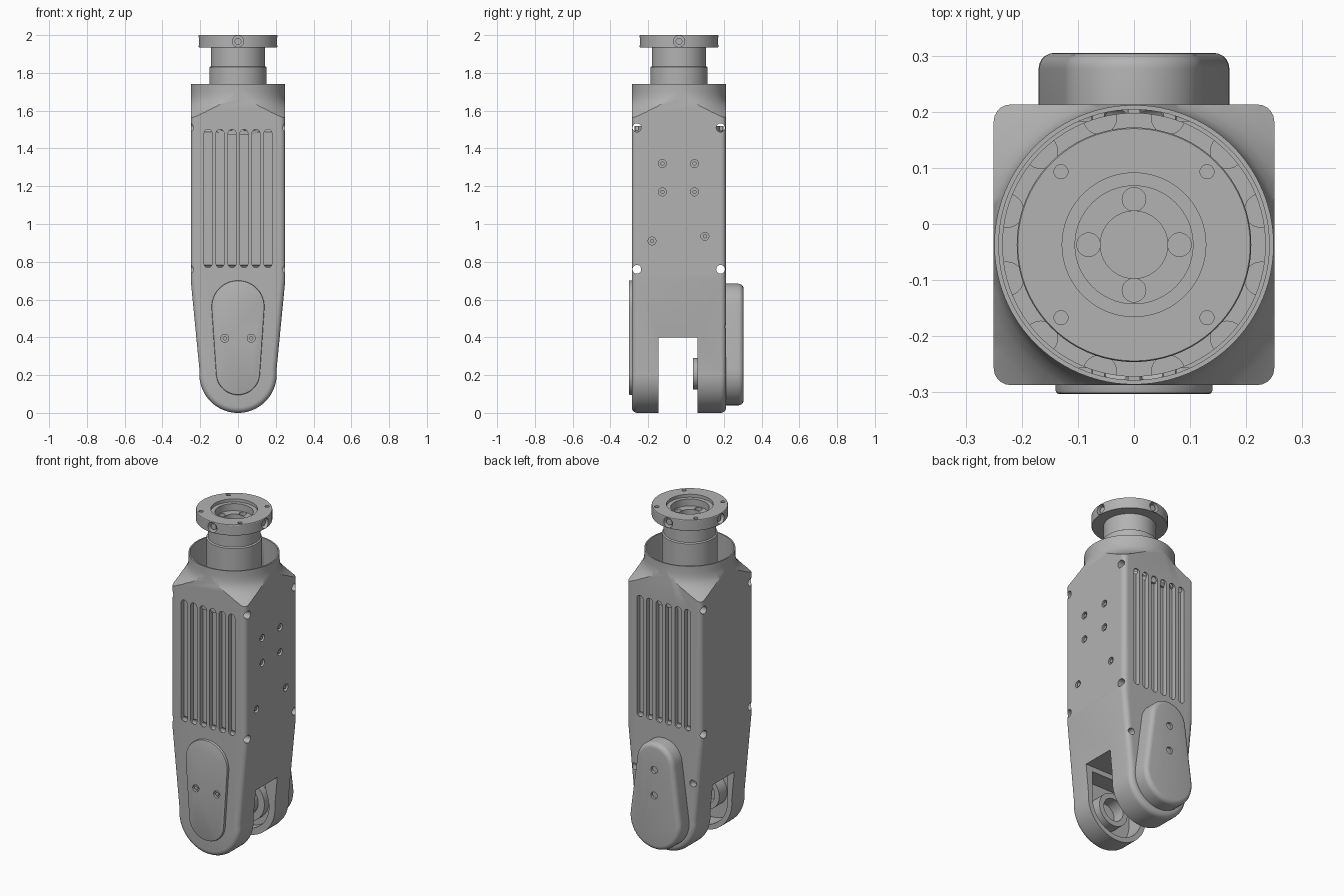
import bpy, bmesh, math
from mathutils import Vector, Matrix

if "Cube" in bpy.data.objects:
    bpy.data.objects.remove(bpy.data.objects["Cube"])

YC = -0.037                       # main axis
FRONT, BACK = YC - 0.25, YC + 0.25

grey = bpy.data.materials.new("satin_grey")
grey.use_nodes = True
grey.diffuse_color = (0.45, 0.45, 0.45, 1)
grey.node_tree.nodes["Principled BSDF"].inputs["Base Color"].default_value = grey.diffuse_color


def finish(name, bm):
    bmesh.ops.recalc_face_normals(bm, faces=bm.faces)
    me = bpy.data.meshes.new(name)
    bm.to_mesh(me)
    bm.free()
    me.materials.append(grey)
    ob = bpy.data.objects.new(name, me)
    bpy.context.collection.objects.link(ob)
    return ob


def lathe(name, profile, steps=96):
    """Revolve an (r, z) profile round the main axis."""
    bm = bmesh.new()
    vs = [bm.verts.new((r, YC, z)) for r, z in profile]
    es = [bm.edges.new(p) for p in zip(vs, vs[1:] + vs[:1])]
    bmesh.ops.spin(bm, geom=vs + es, cent=(0, YC, 0), axis=(0, 0, 1),
                   angle=math.tau, steps=steps, use_merge=False)
    bmesh.ops.remove_doubles(bm, verts=bm.verts, dist=1e-5)
    flat = [e for e in bm.edges if not e.link_faces]
    bmesh.ops.delete(bm, geom=flat, context='EDGES')
    return finish(name, bm)


def prism(name, outline, y0, y1, bevel_at=(), bevel=0.0, segments=5):
    """Extrude an (x, z) outline along y and round the rims at the given y."""
    bm = bmesh.new()
    face = bm.faces.new([bm.verts.new((x, y0, z)) for x, z in outline])
    new = bmesh.ops.extrude_face_region(bm, geom=[face])["geom"]
    bmesh.ops.translate(bm, verts=[g for g in new if isinstance(g, bmesh.types.BMVert)],
                        vec=(0, y1 - y0, 0))
    rim = [e for e in bm.edges
           if any(all(abs(v.co.y - y) < 1e-5 for v in e.verts) for y in bevel_at)]
    if rim:
        bmesh.ops.bevel(bm, geom=rim, offset=bevel, segments=segments,
                        profile=0.5, affect='EDGES')
    return finish(name, bm)


def arc(cx, cz, r, a0, a1, n=24):
    return [(cx + r * math.cos(math.radians(a0 + (a1 - a0) * i / n)),
             cz + r * math.sin(math.radians(a0 + (a1 - a0) * i / n))) for i in range(n + 1)]


def capsule(z0, r0, z1, r1, cx=0.0, n=24):
    """Tangent outline round two circles, the lower one first."""
    t = math.degrees(math.asin((r0 - r1) / (z1 - z0)))
    return arc(cx, z0, r0, 180 - t, 360 + t, n) + arc(cx, z1, r1, t, 180 - t, n)


def rod(name, axis, loc, r, length, sides=32):
    bm = bmesh.new()
    rot = Vector((0, 0, 1)).rotation_difference(Vector(axis)).to_matrix().to_4x4()
    bmesh.ops.create_cone(bm, cap_ends=True, segments=sides, radius1=r, radius2=r,
                          depth=length, matrix=Matrix.Translation(loc) @ rot)
    return finish(name, bm)


def boolean(target, tools, operation='DIFFERENCE'):
    for tool in tools:
        tool.hide_render = True
    bpy.ops.object.select_all(action='DESELECT')
    for tool in tools:
        tool.select_set(True)
    bpy.context.view_layer.objects.active = tools[0]
    if len(tools) > 1:
        bpy.ops.object.join()
    tool = bpy.context.view_layer.objects.active
    bpy.ops.object.select_all(action='DESELECT')
    bpy.context.view_layer.objects.active = target
    target.select_set(True)
    mod = target.modifiers.new("cut", 'BOOLEAN')
    mod.operation, mod.object, mod.solver, mod.use_self = operation, tool, 'EXACT', True
    bpy.ops.object.modifier_apply(modifier=mod.name)
    bpy.data.objects.remove(tool)


# Housing: rounded fork outline, shoulder blended into a round collar
outline = arc(0, 0.205, 0.205, 174, 366, 40) + [(0.25, 0.70), (0.25, 1.85), (-0.25, 1.85), (-0.25, 0.70)]
housing = prism("housing", outline, FRONT, BACK, (FRONT, BACK), 0.03)
shoulder = lathe("shoulder_tool", [
    (0, 1.74), (0.249, 1.74), (0.249, 1.70), (0.252, 1.67), (0.26, 1.645), (0.277, 1.62),
    (0.305, 1.592), (0.345, 1.562), (0.42, 1.52), (0.42, -0.1), (0, -0.1)])
boolean(housing, [shoulder], 'INTERSECT')

# Open collar, fork gap and the hollows inside the fork arms
boolean(housing, [lathe("collar_tool", [(0, 1.8), (0.241, 1.8), (0.241, 1.48), (0, 1.48)])])
gap = [(-0.4, -0.1), (0.4, -0.1), (0.4, 0.40), (-0.4, 0.40)]
boolean(housing, [prism("gap_tool", gap, -0.145, 0.06)])
hollow = arc(0, 0.205, 0.175, 180, 360) + [(0.175, 0.37), (-0.175, 0.37)]
boolean(housing, [prism("hollow_tool", hollow, -0.25, -0.14)])
boolean(housing, [prism("hollow_tool", capsule(0.205, 0.165, 0.3, 0.14), 0.05, 0.11)])

# Cooling slots front and back, corner holes, side screw holes
slots = []
for i in range(6):
    for y in (FRONT, BACK):
        x = (i - 2.5) * 0.0635
        slots.append(prism("slot_tool", capsule(0.79, 0.021, 1.48, 0.021, x, 8), y - 0.03, y + 0.03))
boolean(housing, slots)
boolean(housing, [rod("hole_tool", (1, 0, 0), (0, y, z), 0.023, 0.7)
                  for y in (YC - 0.223, YC + 0.22) for z in (0.76, 1.51)])
screws = [(-0.125, 1.32), (0.045, 1.32), (-0.125, 1.17), (0.045, 1.17), (-0.18, 0.91), (0.10, 0.935)]
boolean(housing, [rod("hole_tool", (1, 0, 0), (0.25, y, z), 0.021, 0.06) for y, z in screws]
        + [rod("hole_tool", (0, 1, 0), (s * 0.195, BACK, 0.46), 0.02, 0.08) for s in (-1, 1)])
side_screws = [rod("side_screw", (1, 0, 0), (0.23, y, z), 0.011, 0.03, 16) for y, z in screws]

# Front plate with two screw holes
plate = prism("front_plate", capsule(0.211, 0.116, 0.561, 0.14), FRONT - 0.016, FRONT + 0.01,
              (FRONT - 0.016,), 0.006, 2)
boolean(plate, [rod("hole_tool", (0, 1, 0), (s * 0.07, FRONT - 0.016, 0.395), 0.021, 0.03) for s in (-1, 1)])
plate_screws = [rod("plate_screw", (0, 1, 0), (s * 0.07, FRONT - 0.005, 0.395), 0.011, 0.014, 16)
                for s in (-1, 1)]

# Back cover, narrow at the top and softly rounded
cover = prism("back_cover", capsule(0.21, 0.17, 0.56, 0.124), BACK - 0.01, 0.305, (0.305,), 0.028)
boolean(cover, [rod("hole_tool", (0, 1, 0), (0, 0.305, z), 0.021, 0.03) for z in (0.37, 0.525)])

# Joint bearings between the fork arms
for name, y0, y1, r in (("rear_bearing", 0.038, 0.13, 0.083), ("rear_bearing_seat", 0.066, 0.13, 0.13),
                        ("front_bearing", -0.255, -0.175, 0.10)):
    ring = rod(name, (0, 1, 0), (0, (y0 + y1) / 2, 0.207), r, y1 - y0, 48)
    boolean(ring, [rod("hole_tool", (0, 1, 0), (0, (y0 + y1) / 2, 0.207), r * 0.68, 0.3, 48)])

# Wrist shaft and flange, with a stepped bore
wrist = lathe("wrist_flange", [
    (0, 1.47), (0.152, 1.47), (0.152, 1.83), (0.144, 1.835), (0.144, 1.935), (0.207, 1.935),
    (0.209, 1.938), (0.209, 1.997), (0.207, 2.0), (0.128, 2.0), (0.128, 1.982), (0.105, 1.982),
    (0.105, 1.94), (0.06, 1.94), (0.06, 1.89), (0, 1.89)])
holes = []
for k in range(4):
    a = k * math.pi / 2
    c, s = math.cos(a), math.sin(a)
    holes.append(rod("hole_tool", (c, s, 0), (c * 0.2, YC + s * 0.2, 1.967), 0.03, 0.06))
    holes.append(rod("hole_tool", (0, 0, 1), (c * 0.081, YC + s * 0.081, 1.935), 0.021, 0.05))
    c, s = math.cos(a + math.pi / 4), math.sin(a + math.pi / 4)
    holes.append(rod("hole_tool", (0, 0, 1), (c * 0.184, YC + s * 0.184, 2.0), 0.0125, 0.05, 20))
boolean(wrist, holes)
for k in range(4):
    c, s = math.cos(k * math.pi / 2), math.sin(k * math.pi / 2)
    pin = rod("flange_screw", (c, s, 0), (c * 0.182, YC + s * 0.182, 1.967), 0.018, 0.03, 24)

# Motor mount inside the collar, with a scalloped rim
mount = lathe("motor_mount", [(0.14, 1.47), (0.235, 1.47), (0.235, 1.52), (0.14, 1.52)])
boolean(mount, [rod("hole_tool", (0, 0, 1), (0.235 * math.cos(a), YC + 0.235 * math.sin(a), 1.52), 0.03, 0.05)
                for a in (math.radians(30 * k + 15) for k in range(12))])

# Smooth shading with crisp edges
bpy.ops.object.select_all(action='DESELECT')
for ob in bpy.context.scene.objects:
    if ob.type == 'MESH' and grey.name in ob.data.materials:
        ob.select_set(True)
        bpy.context.view_layer.objects.active = ob
bpy.ops.object.shade_smooth_by_angle(angle=math.radians(30))
